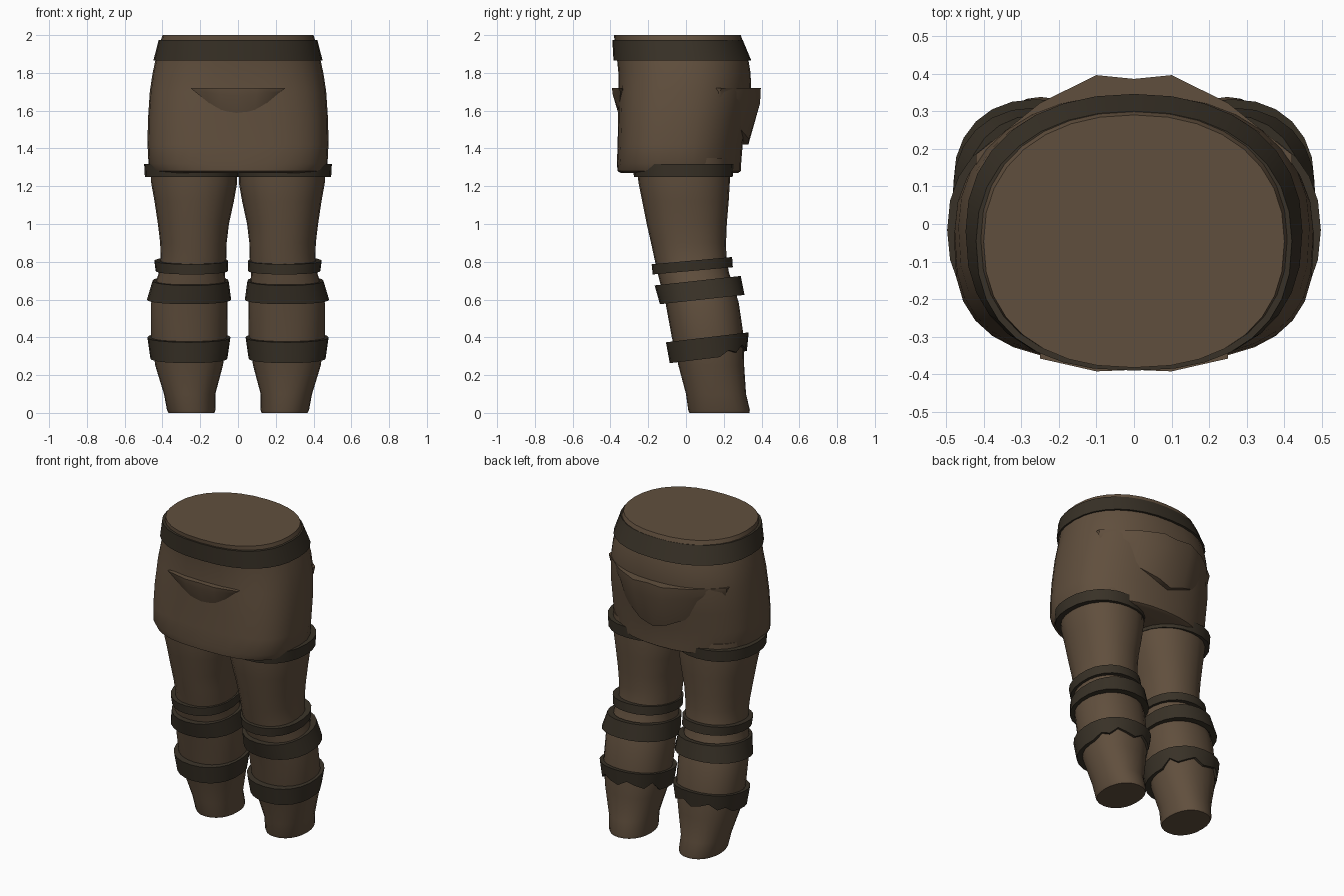
import bpy, bmesh, math

if "Cube" in bpy.data.objects:
    bpy.data.objects.remove(bpy.data.objects["Cube"])


def material(name, rgb):
    m = bpy.data.materials.new(name)
    m.diffuse_color = (*rgb, 1)
    m.use_nodes = True
    m.node_tree.nodes["Principled BSDF"].inputs["Base Color"].default_value = m.diffuse_color
    return m


CLOTH = material("brown cloth", (0.118, 0.078, 0.047))
STRAP = material("dark leather", (0.040, 0.031, 0.020))


def spow(v, p):
    return math.copysign(abs(v) ** p, v)


def ring(z, x0, x1, y0, y1, sides, nf=2.2, nb=2.2, tilt=0.0, inset=0.0):
    """Rounded outline; nf / nb set how square the front / back halves are."""
    cx, cy = (x0 + x1) / 2, (y0 + y1) / 2
    rx, ry = (x1 - x0) / 2 - inset, (y1 - y0) / 2 - inset
    pts = []
    for i in range(sides):
        t = 2 * math.pi * i / sides
        p = 2 / (nf if math.sin(t) < 0 else nb)
        y = cy + ry * spow(math.sin(t), p)
        pts.append((cx + rx * spow(math.cos(t), p), y, z + tilt * (y - cy)))
    return pts


def skin(name, rings, mat, loop=False, mirror=False, angle=40):
    """Bridge rings into a surface; loop joins last to first, otherwise ends are capped."""
    bm = bmesh.new()
    s = -1 if mirror else 1
    vs = [[bm.verts.new((s * x, y, z)) for x, y, z in r] for r in rings]
    pairs = list(zip(vs, vs[1:]))
    if loop:
        pairs.append((vs[-1], vs[0]))
    else:
        bm.faces.new(vs[0])
        bm.faces.new(vs[-1])
    for a, b in pairs:
        for i in range(len(a)):
            j = (i + 1) % len(a)
            bm.faces.new((a[i], a[j], b[j], b[i]))
    bmesh.ops.recalc_face_normals(bm, faces=bm.faces)
    me = bpy.data.meshes.new(name)
    bm.to_mesh(me)
    bm.free()
    me.materials.append(mat)
    ob = bpy.data.objects.new(name, me)
    bpy.context.collection.objects.link(ob)
    bpy.ops.object.select_all(action='DESELECT')
    ob.select_set(True)
    bpy.context.view_layer.objects.active = ob
    bpy.ops.object.shade_smooth_by_angle(angle=math.radians(angle))
    return ob


def band(name, low, high, sides, tilt=0.0, mirror=False, ragged=False, nf=2.2, depth=0.035):
    """Strap with an outer wall and an inner wall; low / high = (z, x0, x1, y0, y1)."""
    rings = [ring(*s, sides, nf=nf, tilt=tilt, inset=d)
             for s, d in ((low, depth), (low, 0), (high, 0), (high, depth))]
    if ragged:  # torn lower edge at the back
        for r in rings[:2]:
            for i, (x, y, z) in enumerate(r):
                if math.sin(2 * math.pi * i / sides) > 0.45:
                    r[i] = (x, y, z + (0.015, 0.05, 0.03)[i % 3])
    return skin(name, rings, STRAP, loop=True, mirror=mirror)


# Hips: z, half width, front y, back y, front squareness
HIPS = [(1.27, .41, -.345, .275, 2.6), (1.28, .455, -.362, .290, 2.8),
        (1.32, .474, -.366, .292, 3.0), (1.42, .479, -.362, .300, 3.0),
        (1.55, .477, -.360, .325, 2.9), (1.70, .467, -.358, .345, 2.7),
        (1.80, .452, -.358, .342, 2.5), (1.90, .430, -.368, .325, 2.4),
        (2.00, .400, -.382, .290, 2.3)]
skin("hips", [ring(z, -w, w, a, b, 32, nf=n) for z, w, a, b, n in HIPS], CLOTH)

# Belt
band("waist_belt", (1.865, -.448, .448, -.384, .346), (1.975, -.42, .42, -.390, .300),
     32, nf=2.4, depth=0.03)

# Folded pockets: x, outer y, lower z; each slice runs inner top, outer top, middle, lower
def pocket(name, stations, top, back):
    rings = []
    for x, y, inner, zl in stations:
        mid = top - (top - zl) * 0.3
        ym = y - 0.004 * back
        rings.append([(x, inner, top), (x, y, top), (x * .98, ym, mid),
                      (x * .9, inner + (y - inner) * .35, zl),
                      (x * .9, inner - .03 * back, zl)])
    skin(name, rings, CLOTH, angle=50)


pocket("front_pocket", [(-.25, -.358, -.34, 1.70), (-.17, -.376, -.34, 1.64),
                        (-.10, -.392, -.34, 1.605), (0, -.388, -.34, 1.58),
                        (.10, -.392, -.34, 1.605), (.17, -.376, -.34, 1.64),
                        (.25, -.358, -.34, 1.70)], 1.72, -1)
pocket("back_pocket", [(-.42, .185, .14, 1.58), (-.25, .322, .26, 1.51),
                       (-.10, .396, .30, 1.45), (0, .386, .30, 1.42),
                       (.10, .396, .30, 1.45), (.25, .322, .26, 1.51),
                       (.42, .185, .14, 1.58)], 1.72, 1)

# Legs: z, inner x, outer x, front y, back y
LEG = [(0, .125, .368, .018, .335), (.015, .12, .376, .012, .338), (.10, .12, .392, .0, .318),
       (.25, .08, .438, -.04, .308), (.40, .057, .46, -.075, .306), (.58, .055, .46, -.108, .280),
       (.68, .064, .44, -.135, .250), (.74, .07, .42, -.150, .228), (.82, .062, .41, -.168, .214),
       (.90, .06, .412, -.185, .212), (1.0, .048, .424, -.208, .216), (1.12, .022, .442, -.232, .226),
       (1.22, .004, .460, -.252, .232), (1.35, .004, .462, -.262, .235)]

for side, flip in (("right", False), ("left", True)):
    skin(side + "_leg", [ring(*s, 24) for s in LEG], CLOTH, mirror=flip)
    band(side + "_thigh_strap", (1.248, .0, .493, -.275, .247),
         (1.318, .0, .497, -.285, .252), 24, mirror=flip)
    band(side + "_knee_strap", (.752, .054, .436, -.176, .248),
         (.806, .053, .443, -.182, .244), 24, tilt=.09, mirror=flip)
    band(side + "_upper_shin_strap", (.60, .036, .482, -.138, .310),
         (.70, .050, .452, -.166, .290), 24, tilt=.11, mirror=flip)
    band(side + "_lower_shin_strap", (.288, .056, .464, -.086, .322),
         (.400, .040, .480, -.106, .332), 24, tilt=.12, mirror=flip, ragged=True)
